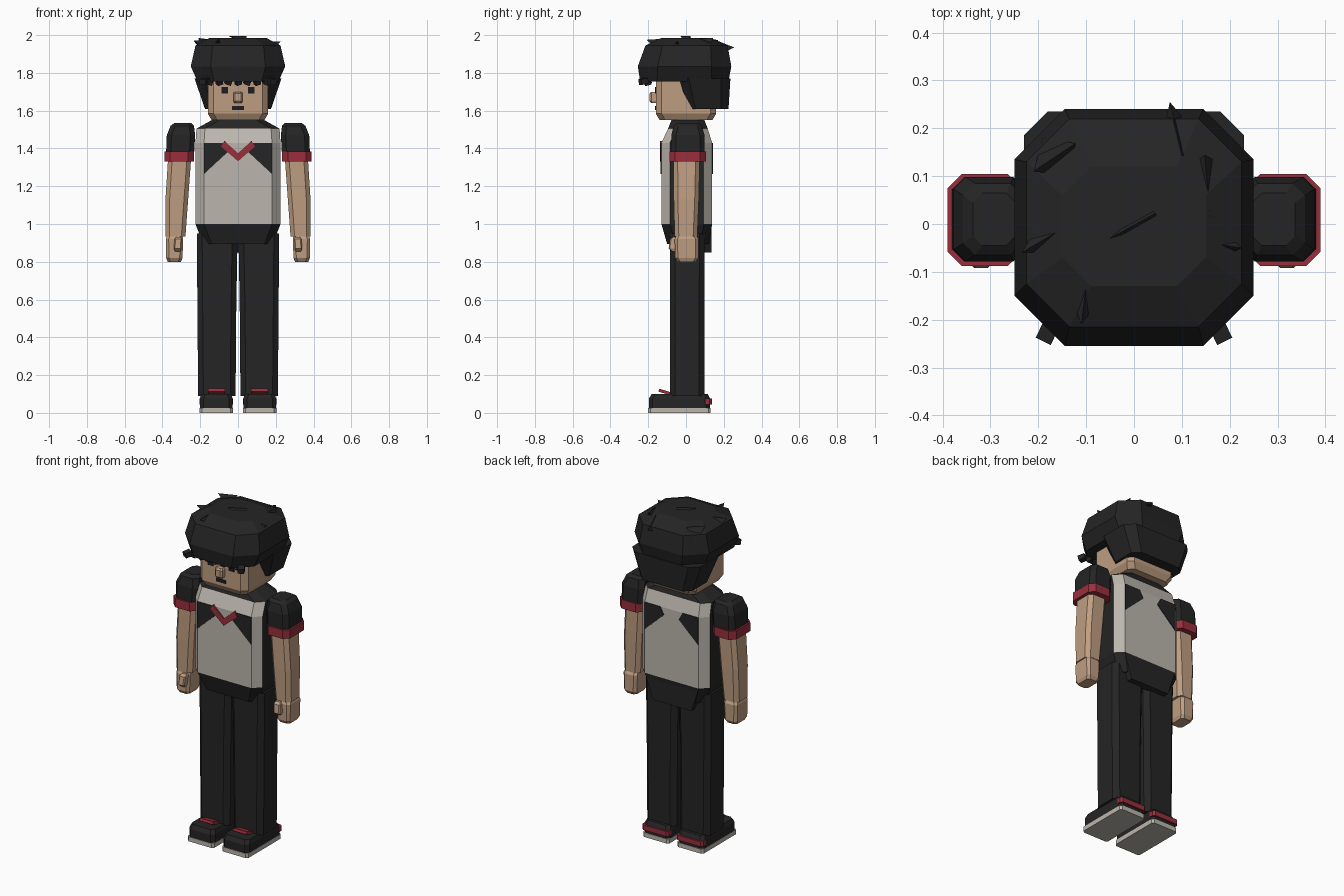
import bpy, bmesh, math
from mathutils import Vector, Matrix


def material(name, rgb):
    m = bpy.data.materials.new(name)
    m.diffuse_color = (*rgb, 1)
    return m


BLACK = material("soft black", (0.018, 0.018, 0.018))
WHITE = material("warm white", (0.50, 0.47, 0.42))
RED = material("dark red", (0.32, 0.028, 0.045))
SKIN = material("skin", (0.52, 0.34, 0.22))
NAVY = material("face dark", (0.012, 0.012, 0.018))


def finish(name, bm, mats, rule=None):
    bmesh.ops.recalc_face_normals(bm, faces=bm.faces)
    bm.normal_update()
    if rule:
        for f in bm.faces:
            f.material_index = rule(f.calc_center_median(), f.normal)
    me = bpy.data.meshes.new(name)
    bm.to_mesh(me)
    bm.free()
    for m in mats:
        me.materials.append(m)
    ob = bpy.data.objects.new(name, me)
    bpy.context.collection.objects.link(ob)
    return ob


def loft(name, rings, mats, rule=None):
    """Stack chamfered rectangles: (z, centre x, half width, y0, y1, chamfer)."""
    bm = bmesh.new()
    loops = []
    for z, cx, h, y0, y1, c in rings:
        pts = [(-h, y0 + c), (-h + c, y0), (h - c, y0), (h, y0 + c),
               (h, y1 - c), (h - c, y1), (-h + c, y1), (-h, y1 - c)]
        loops.append([bm.verts.new((cx + x, y, z)) for x, y in pts])
    bm.faces.new(loops[0])
    bm.faces.new(loops[-1])
    for a, b in zip(loops, loops[1:]):
        for i in range(8):
            j = (i + 1) % 8
            bm.faces.new((a[i], a[j], b[j], b[i]))
    return finish(name, bm, mats, rule)


def prism(name, pts, y0, y1, mat):
    """Extrude an x-z outline along y."""
    bm = bmesh.new()
    a = [bm.verts.new((x, y0, z)) for x, z in pts]
    b = [bm.verts.new((x, y1, z)) for x, z in pts]
    bm.faces.new(a)
    bm.faces.new(b)
    for i in range(len(pts)):
        j = (i + 1) % len(pts)
        bm.faces.new((a[i], a[j], b[j], b[i]))
    return finish(name, bm, [mat])


def box(name, centre, size, mat, rot=(0, 0, 0)):
    bm = bmesh.new()
    bmesh.ops.create_cube(bm, size=1, matrix=Matrix.Diagonal((*size, 1)))
    ob = finish(name, bm, [mat])
    ob.location, ob.rotation_euler = centre, rot
    return ob


def spike(name, base, tip, radius):
    base, tip = Vector(base), Vector(tip)
    d = tip - base
    m = Matrix.Translation((base + tip) / 2) @ d.to_track_quat('Z', 'Y').to_matrix().to_4x4()
    bm = bmesh.new()
    bmesh.ops.create_cone(bm, cap_ends=True, segments=3, radius1=radius, radius2=0,
                          depth=d.length, matrix=m)
    return finish(name, bm, [BLACK])


# Head and face
loft("head", [(1.55, 0, .14, -.14, .14, .03), (1.585, 0, .16, -.16, .16, .03),
              (1.85, 0, .16, -.16, .16, .03)], [SKIN])
loft("nose", [(1.64, 0, .02, -.185, -.15, .008), (1.65, 0, .025, -.193, -.15, .01),
              (1.69, 0, .025, -.193, -.15, .01), (1.70, 0, .02, -.185, -.15, .008)], [SKIN])
box("mouth", (0, -.161, 1.614), (.064, .008, .02), NAVY)
for s in (-1, 1):
    box("eye", (s * .07, -.161, 1.707), (.036, .008, .034), NAVY)

# Hair: cap and back
loft("hair_cap", [(1.755, 0, .215, -.243, .225, .09), (1.835, 0, .25, -.255, .24, .105),
                  (1.945, 0, .225, -.215, .22, .09), (1.985, 0, .15, -.13, .12, .06)], [BLACK])
loft("hair_back", [(1.61, 0, .175, .01, .225, .04), (1.77, 0, .23, -.035, .235, .05)], [BLACK])

# Hair: tufts on top and fringe
tufts = [((-.15, .15, 1.93), (-.21, .11, 1.985), .055), ((.10, .15, 1.92), (.075, .255, 1.935), .06),
         ((.15, .12, 1.93), (.16, .01, 1.98), .06), ((.16, -.04, 1.93), (.225, -.05, 1.965), .045),
         ((-.15, -.01, 1.93), (-.235, -.06, 1.97), .055), ((-.10, -.13, 1.94), (-.11, -.21, 1.975), .045),
         ((.04, .02, 1.97), (-.05, -.03, 1.995), .025)]
for b, t, r in tufts:
    spike("hair_tuft", b, t, r)
for i in range(7):
    x = -.15 + i * .05
    box("fringe_tuft", (x, -.205, 1.755), (.03, .03, .035), BLACK, (.3, .3 * (-1) ** i, .4))
for s in (-1, 1):
    box("fringe_side_tuft", (s * .18, -.225, 1.755), (.035, .04, .03), BLACK, (.2, 0, s * .45))


# Torso: white front and back, dark sides, hem and collar
def shirt(c, n):
    return 1 if 1.0 < c.z < 1.5 and abs(n.x) < .9 else 0


loft("torso", [(.895, 0, .185, -.10, .125, .045), (1.0, 0, .225, -.13, .138, .045),
               (1.43, 0, .225, -.13, .138, .045), (1.505, 0, .22, -.095, .115, .045),
               (1.555, 0, .13, -.075, .095, .04)], [BLACK, WHITE], shirt)
prism("shirt_tail", [(-.18, 1.0), (.18, 1.0), (.13, .85), (-.13, .85)], .09, .135, BLACK)
for s in (-1, 1):
    tri = [(s * .18, 1.43), (s * .075, 1.43), (s * .05, 1.385), (s * .18, 1.265)]
    prism("chest_panel", tri, -.134, -.126, BLACK)
    prism("back_panel", tri, .134, .142, BLACK)
prism("chest_chevron", [(-.09, 1.41), (-.072, 1.44), (0, 1.375), (.072, 1.44), (.09, 1.41),
                        (0, 1.332)], -.137, -.128, RED)

for s in (-1, 1):
    # Arm, sleeve and hand
    loft("sleeve", [(1.34, s * .308, .074, -.078, .098, .025), (1.47, s * .302, .075, -.078, .098, .025),
                    (1.52, s * .295, .062, -.065, .085, .025),
                    (1.535, s * .292, .045, -.045, .065, .02)], [BLACK])
    loft("sleeve_band", [(1.33, s * .312, .078, -.088, .105, .03),
                         (1.383, s * .312, .078, -.088, .105, .03)], [RED])
    loft("arm", [(.935, s * .331, .053, -.06, .06, .022), (1.13, s * .324, .06, -.065, .068, .022),
                 (1.35, s * .309, .061, -.066, .073, .022)], [SKIN])
    loft("hand", [(.80, s * .337, .035, -.045, .053, .015), (.82, s * .337, .043, -.058, .065, .015),
                  (.92, s * .336, .046, -.06, .066, .015), (.94, s * .335, .04, -.05, .055, .015)], [SKIN])
    loft("thumb", [(.855, s * .32, .014, -.075, -.05, .005), (.87, s * .32, .02, -.092, -.05, .006),
                   (.92, s * .316, .02, -.085, -.045, .006), (.932, s * .314, .014, -.07, -.045, .005)],
         [SKIN])

    # Leg
    loft("leg", [(.09, s * .112, .099, -.085, .097, .028), (.20, s * .112, .1, -.085, .097, .028),
                 (.57, s * .112, .103, -.085, .097, .028), (.95, s * .11, .108, -.085, .1, .028)], [BLACK])

    # Shoe with pale sole and red trims
    loft("sole", [(0, s * .115, .088, -.2, .13, .012), (.027, s * .115, .088, -.2, .13, .012)], [WHITE])
    loft("shoe", [(.026, s * .115, .087, -.197, .127, .02), (.075, s * .115, .087, -.197, .127, .02),
                  (.10, s * .115, .078, -.182, .115, .02)], [BLACK])
    loft("heel_trim", [(.045, s * .115, .089, .09, .137, .012), (.075, s * .115, .089, .09, .137, .012)],
         [RED])
    box("shoe_tongue", (s * .113, -.11, .11), (.09, .07, .016), RED, (-.3, 0, 0))
